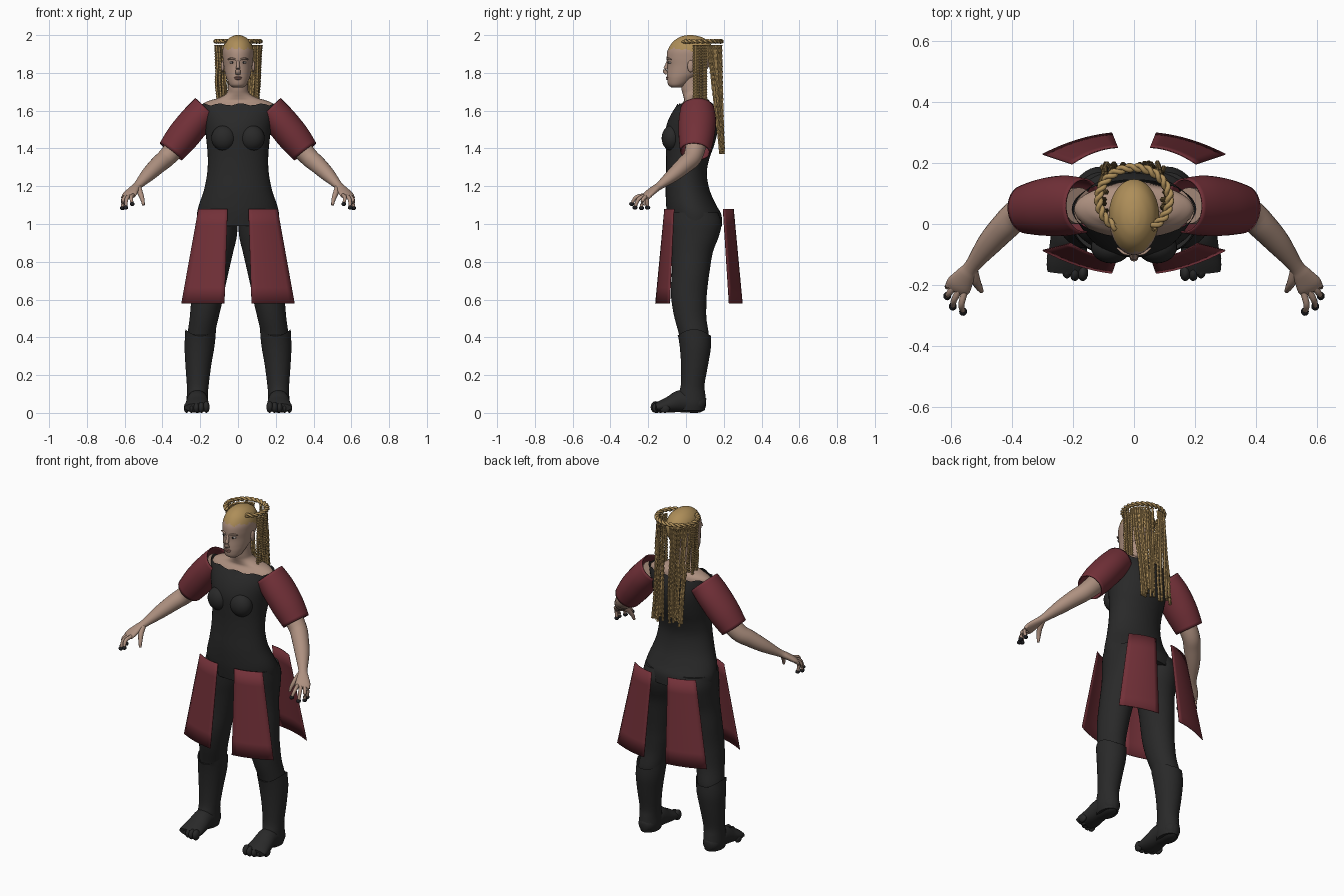
import bpy, bmesh, math, random
from mathutils import Vector, Matrix

random.seed(4)
cube = bpy.data.objects.get("Cube")
if cube:
    bpy.data.objects.remove(cube)


def material(name, r, g, b):
    m = bpy.data.materials.new(name)
    m.use_nodes = True
    m.diffuse_color = (r, g, b, 1)
    m.node_tree.nodes["Principled BSDF"].inputs["Base Color"].default_value = (r, g, b, 1)
    return m


SKIN = material("skin", .42, .28, .215)
BLACK = material("black cloth", .022, .022, .022)
RED = material("dark red cloth", .17, .03, .04)
GOLD = material("blond hair", .42, .27, .1)
NAIL = material("dark nails", .012, .012, .014)
WHITE = material("eye white", .5, .45, .42)
LIP = material("lips", .33, .17, .14)


def finish(name, bm, mats, rule=None, mirror=False, thick=0, angle=50):
    bmesh.ops.recalc_face_normals(bm, faces=bm.faces)
    for f in bm.faces:
        f.smooth = True
        if rule:
            f.material_index = rule(f.calc_center_median())
    me = bpy.data.meshes.new(name)
    bm.to_mesh(me)
    bm.free()
    me.set_sharp_from_angle(angle=math.radians(angle))
    for m in mats:
        me.materials.append(m)
    ob = bpy.data.objects.new(name, me)
    bpy.context.collection.objects.link(ob)
    if thick:
        ob.modifiers.new("thickness", "SOLIDIFY").thickness = thick
    if mirror:
        ob.modifiers.new("mirror", "MIRROR").use_mirror_merge = False
    return ob


def bridge(bm, rings, caps=(True, True)):
    rows = [[bm.verts.new(p) for p in ring] for ring in rings]
    n = len(rows[0])
    for a, b in zip(rows, rows[1:]):
        for j in range(n):
            bm.faces.new((a[j], a[(j + 1) % n], b[(j + 1) % n], b[j]))
    for row, cap in zip((rows[0], rows[-1]), caps):
        if cap:
            bm.faces.new(row)


def resample(keys, k):
    """Catmull-Rom interpolation of equally long tuples."""
    out = []
    for i in range(len(keys) - 1):
        p = [keys[max(i - 1, 0)], keys[i], keys[i + 1], keys[min(i + 2, len(keys) - 1)]]
        for s in range(k):
            t = s / k
            out.append(tuple(.5 * (2 * b + (c - a) * t + (2 * a - 5 * b + 4 * c - d) * t * t
                                   + (3 * b - a - 3 * c + d) * t ** 3) for a, b, c, d in zip(*p)))
    return out + [keys[-1]]


def body(name, keys, mats, k=4, n=40, caps=(True, True), rim=None, **kw):
    """Loft of upright sections: z, centre x, half width, front y, back y."""
    rings = []
    for z, cx, rx, yf, yb in resample(keys, k):
        rings.append([Vector((cx + rx * math.cos(a), (yf + yb) / 2 + (yb - yf) / 2 * math.sin(a), z))
                      for a in (2 * math.pi * j / n for j in range(n))])
    if rim:
        for j, p in enumerate(rings[-1]):
            p.z += rim(j)
    bm = bmesh.new()
    bridge(bm, rings, caps)
    return finish(name, bm, mats, **kw)


def tube(bm, keys, k=4, n=12, caps=(True, True)):
    """Tube through points x, y, z with side radius and upper radius."""
    pts = resample(keys, k)
    rings = []
    for i, p in enumerate(pts):
        t = Vector(pts[min(i + 1, len(pts) - 1)][:3]) - Vector(pts[max(i - 1, 0)][:3])
        t.normalize()
        side = t.cross(Vector((0, 0, 1)) if abs(t.z) < .97 else Vector((0, 1, 0))).normalized()
        up = side.cross(t)
        rings.append([Vector(p[:3]) + side * p[3] * math.cos(a) + up * p[4] * math.sin(a)
                      for a in (2 * math.pi * j / n for j in range(n))])
    bridge(bm, rings, caps)


def ball(bm, c, r, n=16):
    m = Matrix.Translation(c) @ Matrix.Diagonal((*r, 1))
    bmesh.ops.create_uvsphere(bm, u_segments=n, v_segments=n // 2 + 2, radius=1, matrix=m)


# Tunic, with a ragged neckline
body("tunic", [(.99, 0, .214, -.09, .19), (1.05, 0, .217, -.1, .187), (1.1, 0, .207, -.105, .16),
               (1.18, 0, .18, -.108, .125), (1.27, 0, .163, -.105, .11), (1.35, 0, .16, -.105, .125),
               (1.42, 0, .165, -.108, .15), (1.5, 0, .175, -.108, .168), (1.57, 0, .19, -.085, .165),
               (1.633, 0, .204, -.045, .145)], [BLACK], caps=(True, False),
     rim=lambda j: .006 * math.sin(j * 1.7))
bm = bmesh.new()
ball(bm, (.075, -.075, 1.455), (.066, .054, .068), 24)
finish("bust", bm, [BLACK], mirror=True)

# Shoulders and neck
body("shoulders_and_neck", [(1.55, 0, .17, -.07, .14), (1.62, 0, .196, -.035, .132), (1.65, 0, .16, -.012, .125),
                            (1.668, 0, .1, -.012, .11), (1.69, 0, .062, -.018, .098), (1.72, 0, .053, -.025, .09),
                            (1.79, 0, .05, -.03, .09)], [SKIN])

# Head, with the scalp coloured as hair
body("head", [(1.722, 0, .026, -.075, -.03), (1.737, 0, .045, -.094, .005), (1.77, 0, .06, -.1, .05),
              (1.8, 0, .069, -.1, .095), (1.84, 0, .076, -.098, .125), (1.88, 0, .081, -.102, .142),
              (1.92, 0, .082, -.097, .146), (1.96, 0, .069, -.073, .125), (1.985, 0, .046, -.042, .092),
              (1.997, 0, .022, -.01, .055), (2, 0, .006, .015, .03)], [SKIN, GOLD], k=6,
     rule=lambda c: int(c.z > 1.928 - .6 * max(0, c.y - .01) + .005 * math.sin(c.x * 150)))
bm = bmesh.new()
tube(bm, [(0, -.093, 1.865, .008, .008), (0, -.103, 1.835, .009, .01), (0, -.111, 1.81, .014, .012),
          (0, -.1, 1.795, .014, .008)])
finish("nose", bm, [SKIN])
bm = bmesh.new()
ball(bm, (.081, .025, 1.835), (.009, .018, .032))
finish("ears", bm, [SKIN], mirror=True)
bm = bmesh.new()
ball(bm, (0, -.098, 1.776), (.021, .009, .005))
ball(bm, (0, -.098, 1.768), (.018, .009, .005))
finish("mouth", bm, [LIP])
bm = bmesh.new()
ball(bm, (.031, -.083, 1.855), (.014, .012, .007))
finish("eyes", bm, [WHITE], mirror=True)
bm = bmesh.new()
ball(bm, (.031, -.093, 1.855), (.005, .004, .006), 10)
finish("irises", bm, [NAIL], mirror=True)
bm = bmesh.new()
tube(bm, [(.013, -.1, 1.87, .004, .004), (.034, -.095, 1.877, .005, .005), (.055, -.078, 1.87, .003, .003)], n=8)
finish("brows", bm, [SKIN], mirror=True)

# Legs and boots
body("trousers", [(.38, .2, .068, -.03, .118), (.42, .195, .072, -.038, .12), (.5, .18, .076, -.06, .108),
                  (.58, .167, .082, -.075, .108), (.65, .157, .086, -.08, .112), (.75, .143, .094, -.075, .125),
                  (.85, .126, .1, -.077, .142), (.93, .114, .107, -.085, .172), (1, .11, .108, -.092, .188),
                  (1.06, .105, .105, -.09, .17)], [BLACK], mirror=True)
body("boots", [(.012, .214, .05, -.04, .098), (.05, .215, .057, -.045, .107), (.1, .215, .056, -.04, .102),
               (.15, .213, .058, -.027, .098), (.25, .21, .068, -.026, .116), (.35, .204, .079, -.033, .132),
               (.425, .198, .081, -.045, .13)], [BLACK], caps=(True, False), mirror=True,
     rim=lambda j: .018 * math.cos(j * math.pi / 10))
bm = bmesh.new()
tube(bm, [(.215, .103, .045, .025, .03), (.215, .07, .05, .05, .05), (.215, -.02, .062, .056, .06),
          (.216, -.08, .046, .062, .045), (.218, -.13, .034, .068, .033), (.22, -.16, .028, .064, .022)], n=24)
for i in range(5):
    ball(bm, (.168 + .026 * i, -.16 + .004 * i * (i - 1), .031 - .002 * i), (.018 - .001 * i, .027, .031 - .002 * i))
finish("feet", bm, [BLACK], mirror=True)

# Sleeves, arms and hands
bm = bmesh.new()
tube(bm, [(.165, .06, 1.61, .09, .083), (.225, .06, 1.545, .099, .086), (.295, .055, 1.46, .094, .086),
          (.355, .048, 1.383, .08, .075)], n=32, caps=(False, False))
finish("sleeves", bm, [RED], mirror=True, thick=.006)
bm = bmesh.new()
tube(bm, [(.18, .06, 1.59, .06, .06), (.3, .055, 1.44, .056, .056), (.375, .035, 1.355, .05, .05),
          (.42, -.005, 1.315, .047, .046), (.475, -.065, 1.262, .04, .037), (.53, -.137, 1.205, .025, .021),
          (.55, -.165, 1.185, .031, .019), (.573, -.2, 1.158, .042, .017), (.583, -.217, 1.143, .038, .012)], n=20)
tips = [(.605, -.203, 1.087), (.612, -.236, 1.084), (.594, -.27, 1.087), (.56, -.287, 1.106)]
across = Vector((-.75, -.6, 0))
for i, tip in enumerate(tips):
    root = Vector((.578, -.206, 1.152)) + across * (i - 1.5) * .02
    mid = (root + Vector(tip)) / 2 + Vector((.008, -.01, .012))
    tube(bm, [(*root, .011, .011), (*mid, .01, .01), (*tip, .008, .008)], n=10)
tube(bm, [(.528, -.15, 1.195, .016, .016), (.518, -.187, 1.165, .015, .015), (.506, -.21, 1.13, .011, .011),
          (.5, -.22, 1.1, .007, .007)], n=10)
finish("arms_and_hands", bm, [SKIN], mirror=True)
bm = bmesh.new()
for tip in tips:
    ball(bm, tip, (.013, .014, .011), 12)
finish("nails", bm, [NAIL], mirror=True)


# Skirt panels: bottom and top edges, bowed outwards
def panel(name, top, bottom, bow):
    bm = bmesh.new()
    rows = []
    for v in range(7):
        a, b = (Vector(t).lerp(Vector(u), v / 6) for t, u in zip(top, bottom))
        rows.append([bm.verts.new(a.lerp(b, u / 8) + Vector((0, bow * 4 * u / 8 * (1 - u / 8), 0)))
                     for u in range(9)])
    for r, s in zip(rows, rows[1:]):
        for u in range(8):
            bm.faces.new((r[u], r[u + 1], s[u + 1], s[u]))
    finish(name, bm, [RED], mirror=True, thick=.004)


panel("front_skirt_panels", [(.055, -.115, 1.08), (.21, -.065, 1.08)],
      [(.072, -.163, .58), (.3, -.088, .58)], -.012)
panel("back_skirt_panels", [(.053, .253, 1.08), (.205, .198, 1.08)],
      [(.072, .3, .58), (.3, .23, .58)], .012)


# Twisted hair band, open at the front
def arc(a, r=0, z=0):
    return Vector(((.116 + r) * math.sin(a), .08 + (.105 + r) * math.cos(a), 1.967 + z))


bm = bmesh.new()
for phase in (0, math.pi):
    path = []
    for i in range(121):
        a = math.radians(-150 + 2.5 * i)
        w = phase + i * .55
        path.append((*arc(a, .008 * math.cos(w), .006 * math.sin(w)), .008, .007))
    tube(bm, path, k=1, n=8)
finish("hair_band", bm, [GOLD])

# Hanging braids, longer toward the back
bm = bmesh.new()
for s in (-1, 1):
    for i in range(15):
        a = math.radians(11 + 7.2 * i)
        top = arc(s * a, random.uniform(-.008, .008), -.02)
        long = top.y > .105
        end = random.uniform(1.37, 1.42) if long else random.uniform(1.63, 1.68)
        foot = Vector((top.x * random.uniform(.82, 1), top.y, end))
        if long:
            foot.y = max(top.y + .01, random.uniform(.178, .2))
        sway = random.uniform(-.006, .006)
        path = []
        for j in range(61):
            t = j / 60
            p = top.lerp(foot, t)
            r = .0075 + .0018 * math.cos(j * math.pi / 1.5)
            path.append((p.x + sway * math.sin(t * 7), p.y, p.z, r, r))
        tube(bm, path, k=1, n=6)
finish("braids", bm, [GOLD])
